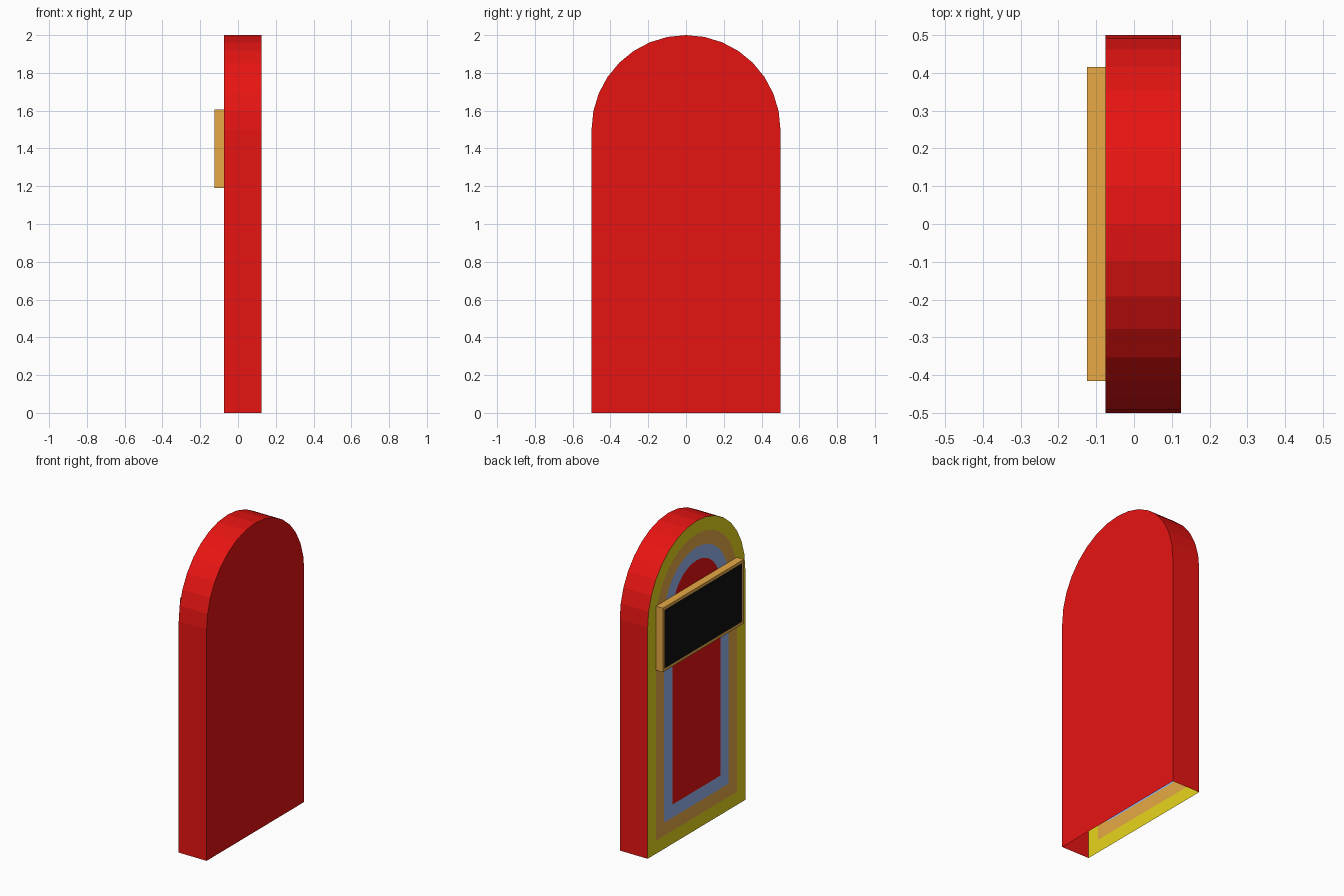
import bpy, bmesh, math
from mathutils import Matrix

if "Cube" in bpy.data.objects:
    bpy.data.objects.remove(bpy.data.objects["Cube"])


def material(name, r, g, b):
    m = bpy.data.materials.new(name)
    m.diffuse_color = (r, g, b, 1)
    m.use_nodes = True
    m.node_tree.nodes["Principled BSDF"].inputs["Base Color"].default_value = m.diffuse_color
    return m


red = material("red", 0.8, 0.007, 0.006)
yellow = material("yellow", 0.8, 0.66, 0.012)
gold = material("gold", 0.8, 0.40, 0.058)
blue = material("blue", 0.31, 0.46, 0.88)
black = material("black", 0.005, 0.005, 0.005)


def finish(bm, name, mats):
    mesh = bpy.data.meshes.new(name)
    bm.to_mesh(mesh)
    bm.free()
    for m in mats:
        mesh.materials.append(m)
    obj = bpy.data.objects.new(name, mesh)
    bpy.context.collection.objects.link(obj)
    return obj


def inset_ring(bm, face, width, ring_mat):
    """Inset a face flat; the ring left around it gets ring_mat."""
    ring = bmesh.ops.inset_individual(
        bm, faces=[face], thickness=width, depth=0, use_even_offset=True)["faces"]
    for f in ring:
        if f is not face:
            f.material_index = ring_mat


# Arched cabinet shell, open underneath
X0, X1, R, SPRING, SEGS = -0.075, 0.125, 0.5, 1.5, 16
profile = [(R, 0)]
for i in range(SEGS + 1):
    a = math.pi * i / SEGS
    profile.append((R * math.cos(a), SPRING + R * math.sin(a)))
profile.append((-R, 0))

bm = bmesh.new()
front = [bm.verts.new((X0, y, z)) for y, z in profile]
back = [bm.verts.new((X1, y, z)) for y, z in profile]
bm.faces.new(back)
panel = bm.faces.new(front[::-1])
for i in range(len(profile) - 1):
    bm.faces.new((front[i], front[i + 1], back[i + 1], back[i]))

# Concentric coloured bands on the panel: red, yellow, gold, blue, red centre
for band in range(4):
    inset_ring(bm, panel, 0.085, band)
panel.material_index = 0
finish(bm, "cabinet", [red, yellow, gold, blue])

# Framed display mounted on the panel
bm = bmesh.new()
bmesh.ops.create_cube(bm, size=1, matrix=Matrix.Translation((-0.1, 0, 1.398))
                      @ Matrix.Diagonal((0.05, 0.83, 0.415, 1)))
bm.normal_update()
hidden = [f for f in bm.faces if f.normal.x > 0.9]
bmesh.ops.delete(bm, geom=hidden, context='FACES')
screen = next(f for f in bm.faces if f.normal.x < -0.9)
inset_ring(bm, screen, 0.018, 0)
screen.material_index = 1
finish(bm, "display", [gold, black])
